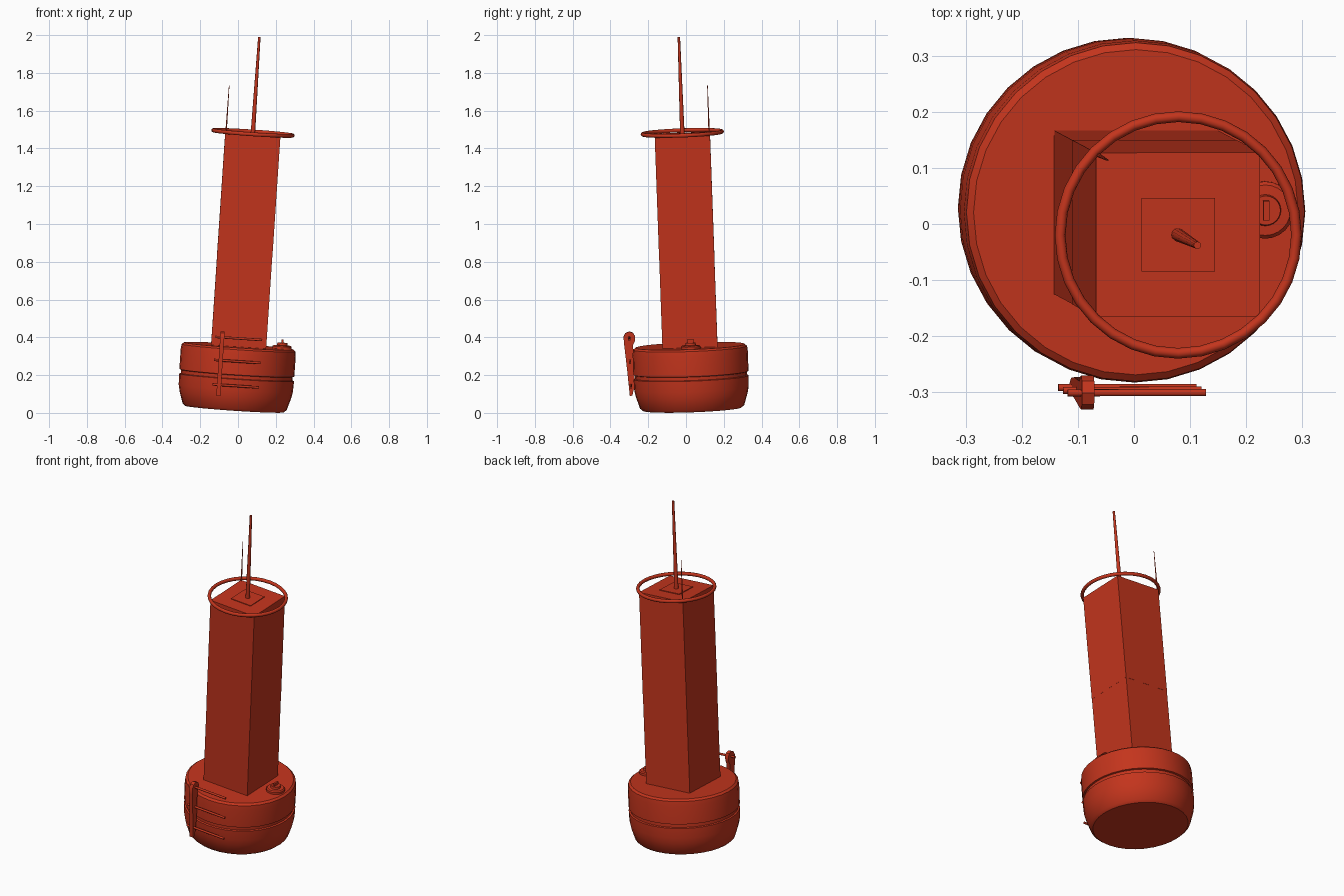
import bpy, bmesh, math
from mathutils import Matrix, Vector

if "Cube" in bpy.data.objects:
    bpy.data.objects.remove(bpy.data.objects["Cube"])

# Whole buoy leans slightly; parts are built upright and then tilted
AXIS = Vector((0.067, -0.036, 1))
TILT = (Matrix.Translation((-0.019, 0.033, 0.0205)) @
        Vector((0, 0, 1)).rotation_difference(AXIS).to_matrix().to_4x4())

red = bpy.data.materials.new("red_paint")
red.diffuse_color = (0.55, 0.035, 0.012, 1)
red.use_nodes = True
red.node_tree.nodes["Principled BSDF"].inputs["Base Color"].default_value = red.diffuse_color


def finish(name, bm, smooth=None):
    bmesh.ops.recalc_face_normals(bm, faces=bm.faces)
    me = bpy.data.meshes.new(name)
    bm.to_mesh(me)
    bm.free()
    ob = bpy.data.objects.new(name, me)
    bpy.context.collection.objects.link(ob)
    me.materials.append(red)
    ob.matrix_world = TILT
    if smooth:
        bpy.ops.object.select_all(action='DESELECT')
        ob.select_set(True)
        bpy.context.view_layer.objects.active = ob
        bpy.ops.object.shade_smooth_by_angle(angle=math.radians(smooth))
    return ob


def lathe(name, profile, steps, at=(0, 0, 0), closed=False, smooth=35):
    bm = bmesh.new()
    vs = [bm.verts.new((r, 0, z)) for r, z in profile]
    pairs = list(zip(vs, vs[1:])) + ([(vs[-1], vs[0])] if closed else [])
    edges = [bm.edges.new(p) for p in pairs]
    bmesh.ops.spin(bm, geom=vs + edges, axis=(0, 0, 1), cent=(0, 0, 0),
                   steps=steps, angle=math.tau)
    bmesh.ops.remove_doubles(bm, verts=bm.verts, dist=1e-5)
    bmesh.ops.translate(bm, verts=bm.verts, vec=at)
    return finish(name, bm, smooth)


def box(name, size, center):
    bm = bmesh.new()
    bmesh.ops.create_cube(bm, size=1, matrix=Matrix.Translation(center) @
                          Matrix.Diagonal((*size, 1)))
    return finish(name, bm)


def rod(name, a, b, r1, r2, sides=12):
    a, b = Vector(a), Vector(b)
    d = b - a
    rot = d.to_track_quat('Z', 'Y').to_matrix().to_4x4()
    bm = bmesh.new()
    bmesh.ops.create_cone(bm, cap_ends=True, segments=sides, radius1=r1, radius2=r2,
                          depth=d.length, matrix=Matrix.Translation((a + b) / 2) @ rot)
    return finish(name, bm, 40)


# Floating hull with a groove around the middle
lathe("hull", [(0, 0), (0.262, 0), (0.276, 0.012), (0.296, 0.075), (0.303, 0.11),
               (0.305, 0.168), (0.296, 0.171), (0.296, 0.189), (0.305, 0.192),
               (0.305, 0.30), (0.302, 0.325), (0.29, 0.335), (0, 0.335)], 32)

# Square tower in two stacked sections, with a thin plate on top
box("tower_lower", (0.292, 0.292, 0.50), (0, 0, 0.57))
box("tower_upper", (0.293, 0.293, 0.638), (0, 0, 1.139))
box("mast_plate", (0.131, 0.131, 0.006), (0, 0, 1.459))

# Guard ring around the tower top
ring = [(0.211 + 0.0095 * math.cos(i * math.tau / 10),
         1.466 + 0.0105 * math.sin(i * math.tau / 10)) for i in range(10)]
lathe("guard_ring", ring, 32, closed=True, smooth=60)

# Main mast and thin corner antenna
rod("mast", (0, 0, 1.455), (0, 0, 1.9745), 0.012, 0.0065)
rod("antenna", (-0.142, 0.142, 1.45), (-0.142, 0.142, 1.702), 0.004, 0.0015, 8)

# Deck hatch with a raised cap and handle
HATCH = (0.23, 0.004, 0.335)
lathe("hatch", [(0, 0), (0.051, 0), (0.051, 0.012), (0.045, 0.018), (0.028, 0.019),
                (0.026, 0.032), (0, 0.032)], 24, HATCH)
box("hatch_handle", (0.011, 0.035, 0.018), (0.23, 0.004, 0.375))

# Ladder: one flat post with a rounded head, three rungs
bm = bmesh.new()
outline = [(-0.328, 0.075), (-0.314, 0.078), (-0.303, 0.12), (-0.299, 0.20),
           (-0.301, 0.345), (-0.291, 0.365), (-0.289, 0.39), (-0.298, 0.409),
           (-0.319, 0.417), (-0.340, 0.409), (-0.350, 0.39), (-0.348, 0.35),
           (-0.336, 0.20)]
face = bm.faces.new([bm.verts.new((-0.101, y, z)) for y, z in outline])
new = bmesh.ops.extrude_face_region(bm, geom=[face])["geom"]
bmesh.ops.translate(bm, verts=[v for v in new if isinstance(v, bmesh.types.BMVert)],
                    vec=(0.022, 0, 0))
finish("ladder_post", bm, 35)
for i, z in enumerate((0.134, 0.264, 0.386)):
    rod(f"ladder_rung_{i + 1}", (-0.125, -0.32, z), (0.122, -0.32, z), 0.0065, 0.0065, 10)
